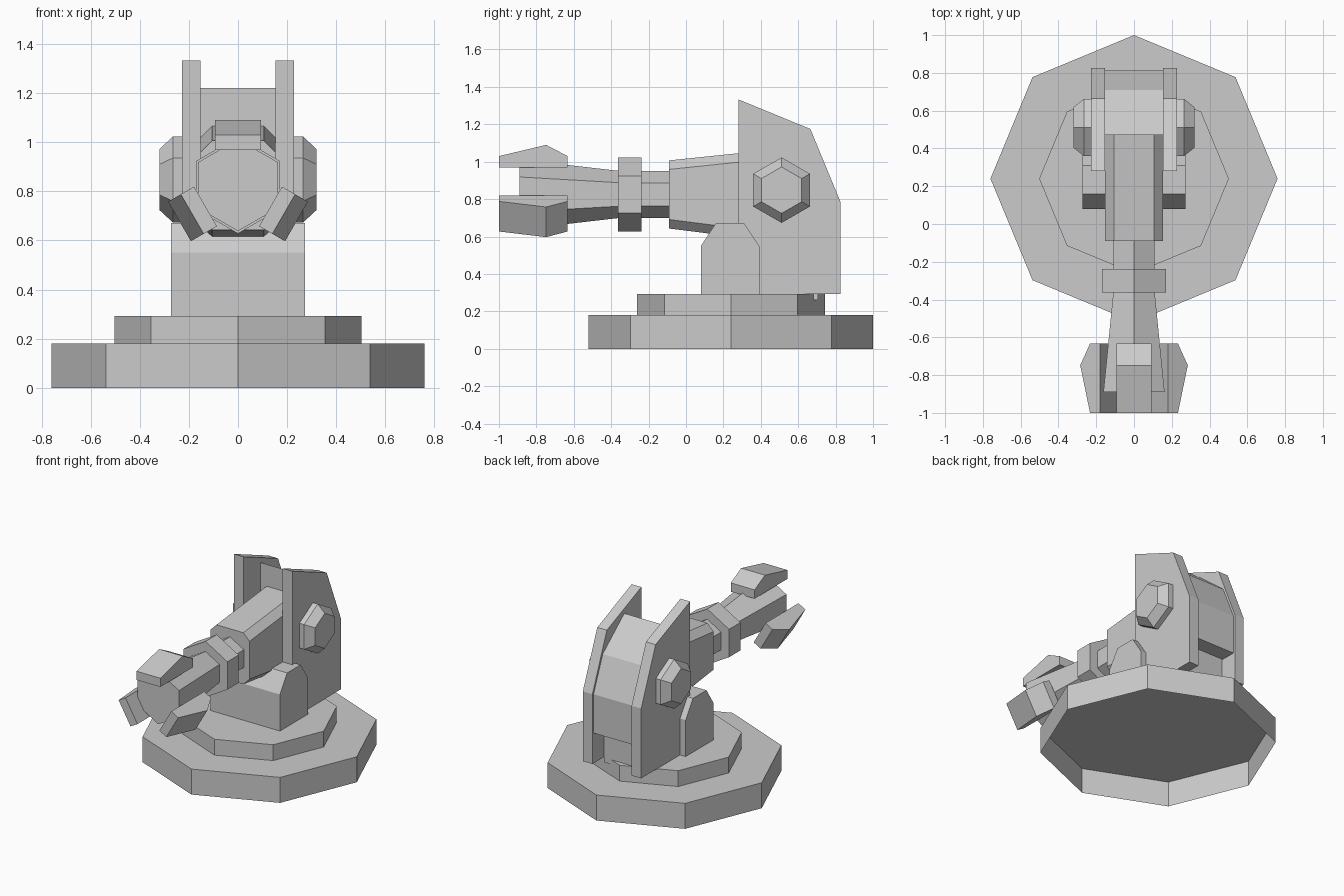
import bpy, bmesh
from math import sin, cos, pi
from mathutils import Matrix, Vector

cube = bpy.data.objects.get("Cube")
if cube:
    bpy.data.objects.remove(cube, do_unlink=True)

GREY = (0.6, 0.6, 0.6, 1)
grey = bpy.data.materials.new("plain_grey")
grey.use_nodes = True
grey.diffuse_color = GREY
grey.node_tree.nodes["Principled BSDF"].inputs["Base Color"].default_value = GREY

AXIS_Z = 0.825      # height of the barrel axis
BASE_Y = 0.24       # centre of the octagonal base


def loft(name, rings, open_start=False):
    """Skin through rings of equal point count, capping the ends."""
    bm = bmesh.new()
    loops = [[bm.verts.new(p) for p in ring] for ring in rings]
    for a, b in zip(loops, loops[1:]):
        for i in range(len(a)):
            j = (i + 1) % len(a)
            bm.faces.new((a[i], a[j], b[j], b[i]))
    start = bm.faces.new(loops[0])
    bm.faces.new(loops[-1])
    bmesh.ops.recalc_face_normals(bm, faces=bm.faces)
    if open_start:
        bm.faces.remove(start)
    mesh = bpy.data.meshes.new(name)
    bm.to_mesh(mesh)
    bm.free()
    mesh.materials.append(grey)
    obj = bpy.data.objects.new(name, mesh)
    bpy.context.collection.objects.link(obj)
    return obj


def side_profile(name, yz, x0, x1):
    """Extrude a side outline across x."""
    return loft(name, [[(x, y, z) for y, z in yz] for x in (x0, x1)])


def polygon(n, r):
    """Regular polygon with its first point straight up."""
    return [(r * sin(2 * pi * i / n), r * cos(2 * pi * i / n)) for i in range(n)]


def barrel(name, y0, r0, y1, r1):
    """Hexagonal section along the barrel axis."""
    return loft(name, [[(u, y, AXIS_Z + v) for u, v in polygon(6, r)]
                       for y, r in ((y0, r0), (y1, r1))])


# Stepped octagonal base, hollow underneath
for name, r, z0, z1 in (("base_lower", 0.76, 0, 0.18), ("base_upper", 0.502, 0.18, 0.292)):
    loft(name, [[(u, BASE_Y + v, z) for u, v in polygon(8, r)] for z in (z0, z1)],
         open_start=True)

# Chamfered pedestal and rear support
side_profile("pedestal", [(0.08, 0.29), (0.08, 0.55), (0.16, 0.672), (0.31, 0.672),
                          (0.392, 0.55), (0.392, 0.29)], -0.272, 0.272)
side_profile("rear_support", [(0.35, 0.26), (0.35, 0.6), (0.705, 0.6), (0.705, 0.26)],
             -0.148, 0.148)

# Faceted housing between the side plates
side_profile("housing", [(0.47, 1.22), (0.71, 1.025), (0.813, 0.78), (0.813, 0.505),
                         (0.47, 0.505)], -0.153, 0.153)

# Side plates and tapered hexagonal bolts
plate = [(0.28, 1.333), (0.665, 1.175), (0.826, 0.785), (0.826, 0.292), (0.28, 0.292)]
for side, s in (("left", 1), ("right", -1)):
    side_profile(side + "_plate", plate, s * 0.153, s * 0.228)
    loft(side + "_bolt", [[(s * x, 0.511 + u, 0.848 + v) for u, v in polygon(6, r)]
                          for x, r in ((0.22, 0.175), (0.265, 0.175), (0.32, 0.124))])


# Chamfered receiver, taller toward the rear
def chamfered(y, z0, z1, w=0.153, c=0.048):
    half = [(w - c, z1), (w, z1 - c), (w, z0 + c), (w - c, z0)]
    return [(x, y, z) for x, z in half] + [(-x, y, z) for x, z in reversed(half)]


loft("receiver", [chamfered(-0.09, 0.643, 1.007), chamfered(0.47, 0.572, 1.065)])

# Barrel
barrel("barrel_neck", -0.08, 0.125, -0.25, 0.125)
barrel("barrel_ring", -0.237, 0.197, -0.363, 0.197)
barrel("barrel_flare", -0.35, 0.125, -0.89, 0.187)

# Three claws around the muzzle
claw = [(-1, 0.968), (-1, 1.03), (-0.748, 1.09), (-0.633, 1.03), (-0.633, 0.968)]
pivot = Vector((0, 0, AXIS_Z - 0.01))
for name, turn in (("top", 0), ("left", 1), ("right", 2)):
    obj = side_profile(name + "_claw", claw, -0.093, 0.093)
    spin = Matrix.Rotation(turn * 2 * pi / 3, 4, "Y")
    obj.data.transform(Matrix.Translation(pivot) @ spin @ Matrix.Translation(-pivot))
